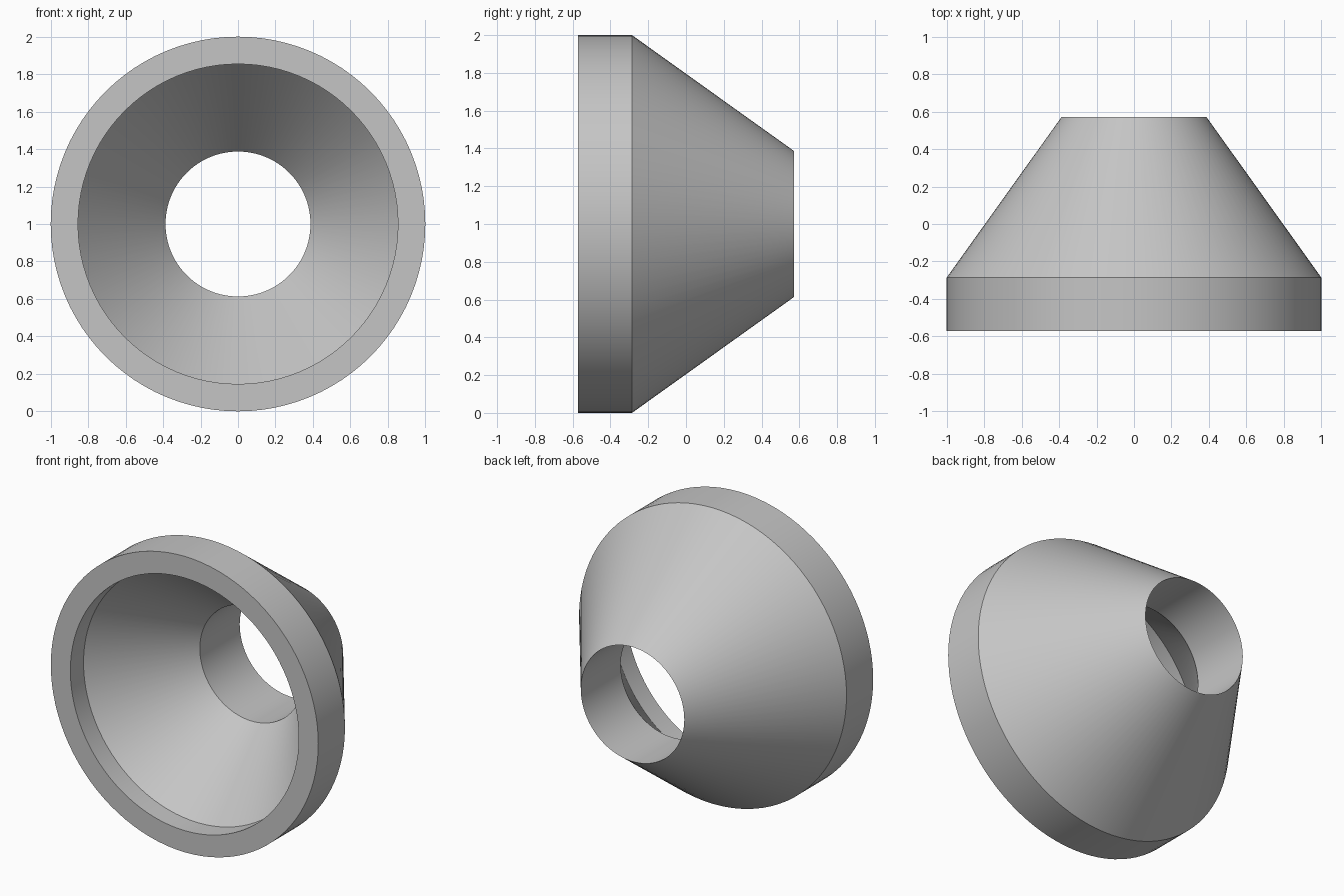
import bpy, bmesh, math
from mathutils import Vector

cube = bpy.data.objects.get("Cube")
if cube:
    bpy.data.objects.remove(cube, do_unlink=True)

SEGMENTS = 96

# Plain grey material
grey = bpy.data.materials.new("light grey")
grey.use_nodes = True
colour = (0.56, 0.56, 0.56, 1)
grey.diffuse_color = colour
grey.node_tree.nodes["Principled BSDF"].inputs["Base Color"].default_value = colour

# Closed wall section as (radius, y): outer rim, cone, bore, inner cone, recess
section = [
    (1.0, -0.571), (1.0, -0.286), (0.387, 0.571),
    (0.387, 0.145), (0.854, -0.43), (0.854, -0.571),
]


def lathe(name, profile, material):
    """Turn a closed profile around the y axis."""
    bm = bmesh.new()
    verts = [bm.verts.new((r, y, 0)) for r, y in profile]
    edges = [bm.edges.new((v, verts[(i + 1) % len(verts)])) for i, v in enumerate(verts)]
    bmesh.ops.spin(bm, geom=verts + edges, cent=Vector(), axis=(0, 1, 0),
                   angle=math.tau, steps=SEGMENTS, use_merge=True)
    bmesh.ops.remove_doubles(bm, verts=bm.verts[:], dist=0.0001)
    bmesh.ops.recalc_face_normals(bm, faces=bm.faces[:])
    mesh = bpy.data.meshes.new(name)
    bm.to_mesh(mesh)
    bm.free()
    mesh.materials.append(material)
    obj = bpy.data.objects.new(name, mesh)
    bpy.context.collection.objects.link(obj)
    return obj


# Hollow conical reducer standing on its rim
funnel = lathe("conical_funnel", section, grey)
funnel.location.z = 1
bpy.ops.object.select_all(action="DESELECT")
funnel.select_set(True)
bpy.context.view_layer.objects.active = funnel
bpy.ops.object.shade_smooth_by_angle(angle=math.radians(25))
